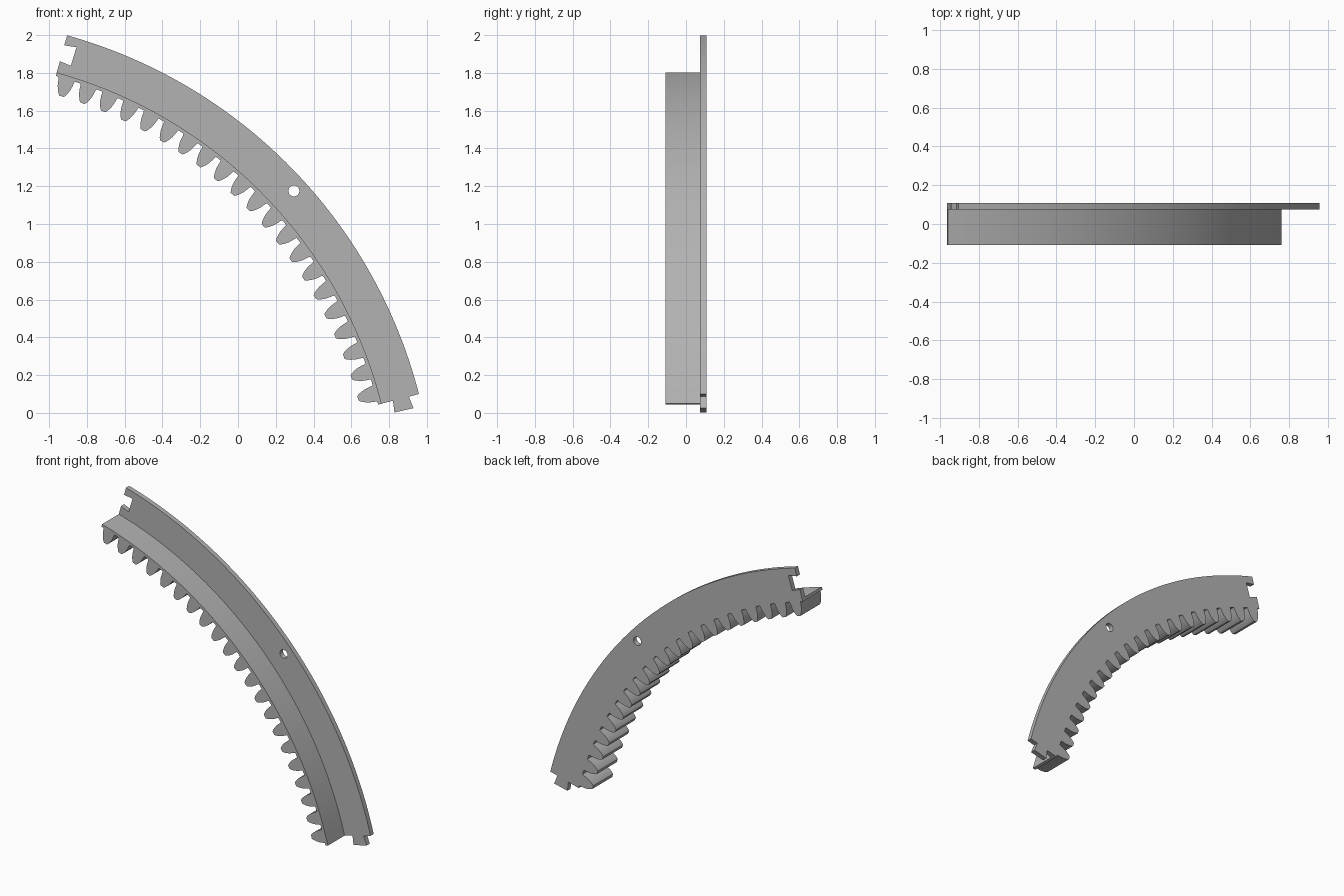
import bpy, bmesh
from math import sin, cos, radians

if "Cube" in bpy.data.objects:
    bpy.data.objects.remove(bpy.data.objects["Cube"])

# Centre of the ring in the xz plane, sector limits and depths
CX, CZ = -1.618, -0.564
A0, A1 = radians(14.45), radians(74.45)
R_OUT, R_RIM, R_ROOT = 2.66, 2.456, 2.437
TEETH = 21
FRONT, STEP, BACK = -0.108, 0.074, 0.108

grey = bpy.data.materials.new("plain_grey")
grey.use_nodes = True
grey.diffuse_color = (0.45, 0.45, 0.45, 1)
grey.node_tree.nodes["Principled BSDF"].inputs["Base Color"].default_value = (0.45, 0.45, 0.45, 1)


def polar(r, a):
    return CX + r * cos(a), CZ + r * sin(a)


def arc(r, start, end, steps):
    return [polar(r, start + (end - start) * i / steps) for i in range(steps + 1)]


def extrude_outline(name, points, y0, y1):
    """Solid prism from an xz outline."""
    bm = bmesh.new()
    face = bm.faces.new([bm.verts.new((x, y0, z)) for x, z in points])
    moved = bmesh.ops.extrude_face_region(bm, geom=[face])["geom"]
    verts = [g for g in moved if isinstance(g, bmesh.types.BMVert)]
    bmesh.ops.translate(bm, verts=verts, vec=(0, y1 - y0, 0))
    bmesh.ops.recalc_face_normals(bm, faces=bm.faces)
    mesh = bpy.data.meshes.new(name)
    bm.to_mesh(mesh)
    bm.free()
    mesh.materials.append(grey)
    obj = bpy.data.objects.new(name, mesh)
    bpy.context.collection.objects.link(obj)
    return obj


def toothed_edge():
    """Inner edge, from the lower end to the upper end."""
    flank = [(R_ROOT, 0.045), (2.427, 0.042), (2.41, 0.040), (2.39, 0.036),
             (2.37, 0.029), (2.352, 0.020), (2.342, 0.012)]
    pitch = (A1 - A0) / TEETH
    pts = [polar(R_ROOT, A0)]
    for i in range(TEETH):
        mid = A0 + pitch * (i + 0.5)
        pts += [polar(r, mid - w / r) for r, w in flank]
        pts += [polar(r, mid + w / r) for r, w in reversed(flank)]
    return pts + [polar(R_ROOT, A1)]


teeth = toothed_edge()

# Dovetail shared by the socket (upper end) and the tongue (lower end)
dovetail = [(2.518, 0), (2.511, 1.42), (2.614, 1.42), (2.605, 0)]
socket = [polar(r, A1 - radians(d)) for r, d in dovetail]
tongue = [polar(r, A0 - radians(d)) for r, d in reversed(dovetail)]

# Back plate with teeth, socket and tongue
plate = extrude_outline("back_plate", teeth + socket + arc(R_OUT, A1, A0, 64) + tongue,
                        STEP, BACK)

# Round screw hole through the plate
bpy.ops.mesh.primitive_cylinder_add(vertices=24, radius=0.029, depth=0.3,
                                    location=(0.296, STEP, 1.175),
                                    rotation=(radians(90), 0, 0))
cutter = bpy.context.object
cutter.name = "hole_cutter"
cutter.hide_render = True
cutter.data.materials.append(grey)
hole = plate.modifiers.new("hole", "BOOLEAN")
hole.operation = "DIFFERENCE"
hole.solver = "EXACT"
hole.object = cutter
bpy.context.view_layer.objects.active = plate
bpy.ops.object.modifier_apply(modifier=hole.name)
bpy.data.objects.remove(cutter)

# Toothed rim standing forward from the plate
rim = extrude_outline("toothed_rim", teeth + arc(R_RIM, A1, A0, 64), FRONT, STEP)

for obj in (plate, rim):
    bpy.ops.object.select_all(action="DESELECT")
    obj.select_set(True)
    bpy.context.view_layer.objects.active = obj
    bpy.ops.object.shade_smooth_by_angle(angle=radians(25))
